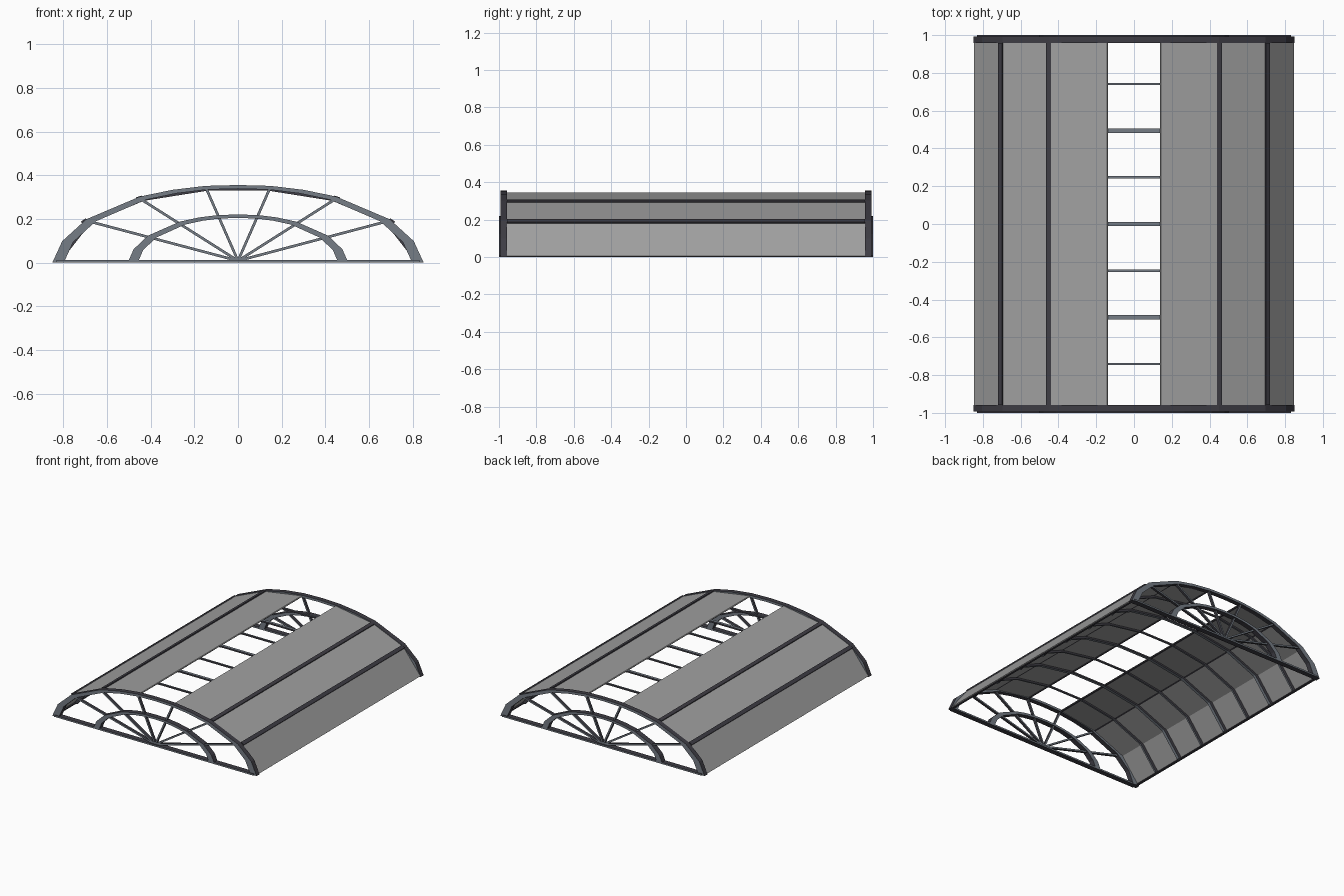
import bpy, bmesh, math
from mathutils import Vector

if "Cube" in bpy.data.objects:
    bpy.data.objects.remove(bpy.data.objects["Cube"])


def material(name, rgb):
    m = bpy.data.materials.new(name)
    m.diffuse_color = (*rgb, 1)
    m.use_nodes = True
    m.node_tree.nodes["Principled BSDF"].inputs["Base Color"].default_value = m.diffuse_color
    return m


STEEL = material("blue grey steel", (0.18, 0.205, 0.24))
DARK = material("dark frame", (0.048, 0.046, 0.058))
PANEL = material("grey panel", (0.35, 0.35, 0.35))


def strip(name, outer, inner, y0, y1, mat, cap=None):
    """Solid ribbon between two (x, z) polylines, extruded along y."""
    bm = bmesh.new()
    n = len(outer)
    rows = [[bm.verts.new((x, y, z)) for x, z in line]
            for y in (y0, y1) for line in (outer, inner)]
    of, inf, ob, ib = rows
    for a, b in ((of, inf), (ob, ib), (of, ob), (inf, ib)):
        for i in range(n - 1):
            bm.faces.new((a[i], a[i + 1], b[i + 1], b[i]))
    for i in (0, n - 1):
        bm.faces.new((of[i], inf[i], ib[i], ob[i]))
    bmesh.ops.recalc_face_normals(bm, faces=bm.faces[:])
    # faces looking along y take the cap colour
    if cap:
        for f in bm.faces:
            f.material_index = 1 if abs(f.normal.y) > 0.9 else 0
    me = bpy.data.meshes.new(name)
    bm.to_mesh(me)
    bm.free()
    me.materials.append(mat)
    if cap:
        me.materials.append(cap)
    ob_ = bpy.data.objects.new(name, me)
    bpy.context.collection.objects.link(ob_)
    return ob_


def beam(name, a, b, width, y0, y1, mat, cap=None):
    """Straight bar from a to b in the xz plane."""
    a, b = Vector(a), Vector(b)
    d = (b - a).normalized()
    p = Vector((-d.y, d.x)) * width / 2
    return strip(name, [a + p, b + p], [a - p, b - p], y0, y1, mat, cap)


def scaled(line, sx, sz):
    return [(x * sx, z * sz) for x, z in line]


def mirrored(half):
    return [(-x, z) for x, z in half] + [(x, z) for x, z in reversed(half) if x > 0]


# Arch outline and the coarser roof outline
ARCH = mirrored([(0.85, 0.0), (0.805, 0.098), (0.695, 0.198), (0.45, 0.302),
                 (0.30, 0.333), (0.15, 0.351), (0.0, 0.355)])
ROOF = [(0.848, 0.006), (0.705, 0.190), (0.452, 0.297), (0.142, 0.346)]

# End gables: outer arch, inner arch, sill and fan spokes
for side, s in (("front", -1), ("back", 1)):
    y0, y1 = sorted((s * 0.993, s * 0.957))
    strip(side + "_outer_arch", ARCH, scaled(ARCH, 0.938, 0.952), y0, y1, DARK, STEEL)
    y0, y1 = sorted((s * 1.0, s * 0.96))
    strip(side + "_inner_arch", scaled(ARCH, 0.594, 0.62), scaled(ARCH, 0.54, 0.575),
          y0, y1, DARK, STEEL)
    beam(side + "_sill", (-0.83, 0.006), (0.83, 0.006), 0.012, y0, y1, DARK, STEEL)
    y0, y1 = sorted((s * 0.987, s * 0.967))
    for m in (-1, 1):
        for i, (x, z) in enumerate([(0.68, 0.188), (0.445, 0.290), (0.145, 0.338)]):
            beam(f"{side}_spoke_{i}_{m}", (0, 0.008), (m * x, z), 0.012, y0, y1, DARK, STEEL)

# Roof panels, one folded sheet on each side of the open ridge
for m in (-1, 1):
    top = [(m * x, z) for x, z in ROOF]
    under = [(m * (x - 0.005), z - 0.004) for x, z in ROOF]
    strip(f"roof_panel_{m}", top, under, -0.957, 0.957, PANEL)
    # Long bars over the folds
    for i in (1, 2):
        d = (Vector(top[i + 1]) - Vector(top[i - 1])).normalized() * 0.0135
        c = Vector(top[i])
        beam(f"long_bar_{i}_{m}", c - d, c + d, 0.012, -0.957, 0.957, DARK)
    # Thin edge bars along the ridge opening and the eaves
    beam(f"ridge_edge_{m}", (m * 0.143, 0.339), (m * 0.153, 0.338), 0.008,
         -0.957, 0.957, DARK)
    beam(f"eave_bar_{m}", (m * 0.826, 0.005), (m * 0.842, 0.005), 0.008,
         -0.957, 0.957, DARK)

# Cross ribs under the panels, alternating wide and narrow
rib_top = mirrored([(x - 0.005, z - 0.004) for x, z in ROOF])
rib_low = scaled(rib_top, 0.965, 0.965)
for i in range(-3, 4):
    w = 0.011 if i % 2 == 0 else 0.006
    strip(f"cross_rib_{i + 3}", rib_top, rib_low, i * 0.247 - w, i * 0.247 + w, STEEL, DARK)
